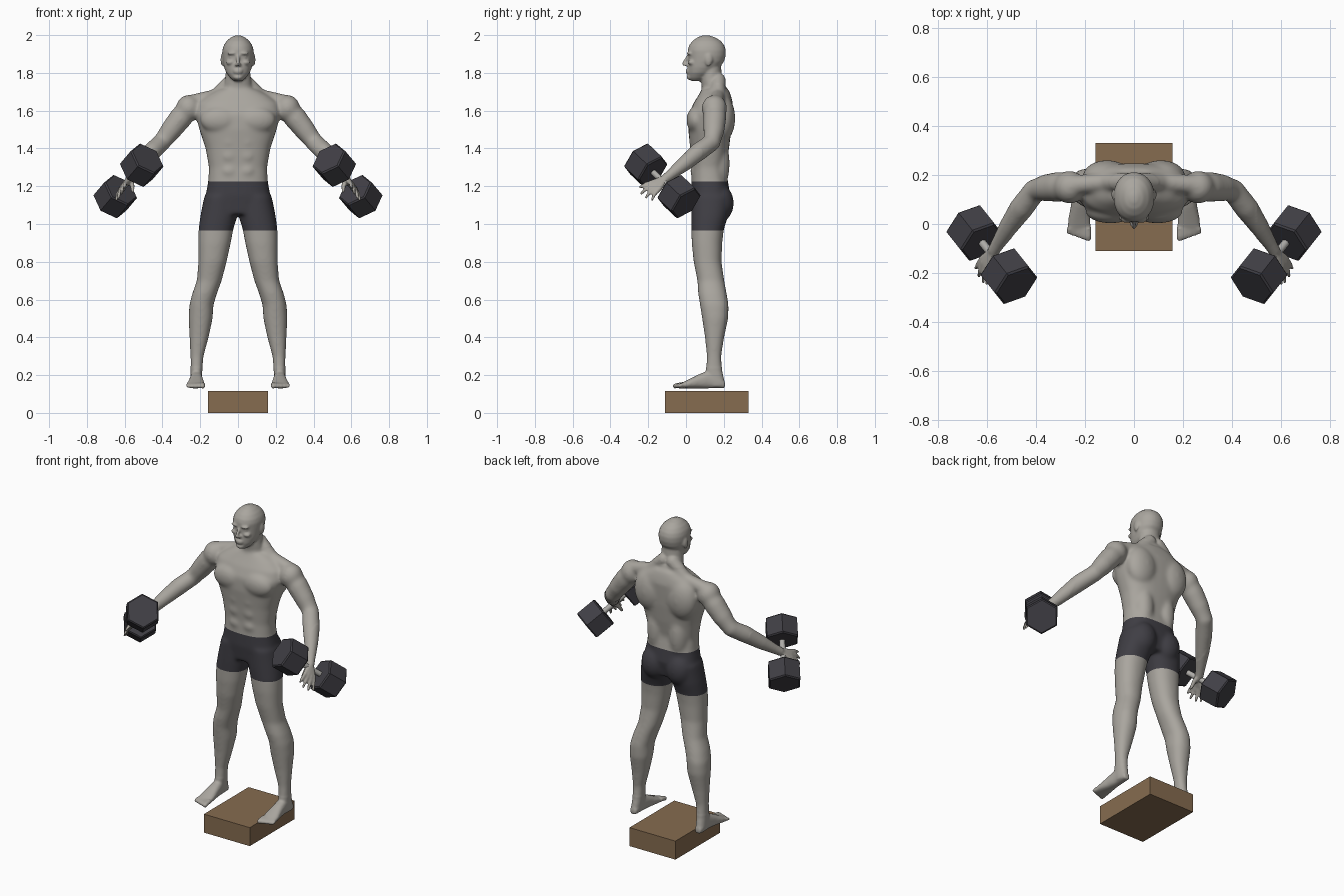
import bpy
import bmesh
import math
from mathutils import Vector, Matrix

cube = bpy.data.objects.get("Cube")
if cube:
    bpy.data.objects.remove(cube, do_unlink=True)


def material(name, colour, roughness=0.7):
    mat = bpy.data.materials.new(name)
    mat.use_nodes = True
    mat.diffuse_color = (*colour, 1)
    shader = mat.node_tree.nodes["Principled BSDF"]
    shader.inputs["Base Color"].default_value = (*colour, 1)
    shader.inputs["Roughness"].default_value = roughness
    return mat


skin = material("skin grey", (0.40, 0.38, 0.345))
fabric = material("shorts charcoal", (0.05, 0.048, 0.058))
rubber = material("weight black", (0.052, 0.05, 0.06))
steel = material("handle steel", (0.42, 0.41, 0.39))
wood = material("wood brown", (0.24, 0.15, 0.08))


def add_object(name, bm, *mats):
    mesh = bpy.data.meshes.new(name)
    bmesh.ops.recalc_face_normals(bm, faces=bm.faces)
    bm.to_mesh(mesh)
    bm.free()
    for mat in mats:
        mesh.materials.append(mat)
    obj = bpy.data.objects.new(name, mesh)
    bpy.context.collection.objects.link(obj)
    return obj


def ring(centre, u, v, power=2.0, sides=32):
    """Superellipse of points around a centre."""
    points = []
    for i in range(sides):
        a = math.tau * i / sides
        c, s = math.cos(a), math.sin(a)
        points.append(centre
                      + u * math.copysign(abs(c) ** (2 / power), c)
                      + v * math.copysign(abs(s) ** (2 / power), s))
    return points


def loft(bm, rings):
    """Closed skin over a row of rings."""
    rows = [[bm.verts.new(p) for p in r] for r in rings]
    n = len(rows[0])
    for a, b in zip(rows, rows[1:]):
        for i in range(n):
            j = (i + 1) % n
            bm.faces.new((a[i], a[j], b[j], b[i]))
    bm.faces.new(rows[0][::-1])
    bm.faces.new(rows[-1])


def stack(bm, rows, power=2.0):
    """Level sections: height, x range, y range."""
    loft(bm, [ring(Vector(((x0 + x1) / 2, (y0 + y1) / 2, z)),
                   Vector(((x1 - x0) / 2, 0, 0)), Vector((0, (y1 - y0) / 2, 0)), power)
              for z, x0, x1, y0, y1 in rows])


def tube(bm, path, sides=20):
    """Round limb through (x, y, z, radius) stations."""
    pts = [Vector(p[:3]) for p in path]
    rings = []
    for i, p in enumerate(path):
        along = pts[min(i + 1, len(pts) - 1)] - pts[max(i - 1, 0)]
        turn = along.to_track_quat('Z', 'Y')
        rings.append(ring(pts[i], turn @ Vector((p[3], 0, 0)),
                          turn @ Vector((0, p[3], 0)), sides=sides))
    loft(bm, rings)
    for i in (0, -1):
        blob(bm, pts[i], [path[i][3]] * 3)


def blob(bm, centre, radii):
    bmesh.ops.create_uvsphere(bm, u_segments=20, v_segments=12, radius=1,
                              matrix=Matrix.Translation(centre) @ Matrix.Diagonal((*radii, 1)))


bm = bmesh.new()

# Left leg
stack(bm, [(.14, .198, .25, .13, .2), (.17, .194, .252, .108, .203),
           (.22, .189, .251, .105, .192), (.3, .182, .252, .11, .187),
           (.4, .155, .257, .1, .202), (.5, .134, .262, .085, .224),
           (.57, .13, .258, .074, .226), (.63, .112, .243, .064, .216),
           (.7, .086, .218, .06, .203), (.8, .06, .21, .04, .188),
           (.9, .038, .21, .03, .192), (.97, .025, .209, .028, .2),
           (1.04, .004, .2, .028, .222), (1.15, .004, .178, .03, .238)], 2.2)

# Left foot, heel to ball, then toes
foot = [(.206, .204, .242, .165), (.18, .196, .25, .195), (.12, .19, .252, .225),
        (.07, .184, .258, .205), (.02, .178, .268, .18), (-.03, .176, .272, .156),
        (-.042, .182, .268, .148)]
loft(bm, [ring(Vector(((a + b) / 2, y, (top + .13) / 2)), Vector(((b - a) / 2, 0, 0)),
               Vector((0, 0, (top - .13) / 2)), 2.4) for y, a, b, top in foot])
for i in range(5):
    x, r = .187 + i * .0195, .0135 - i * .001
    tube(bm, [(x, -.02, .15, r), (x, -.045 + i * .005, .146, r),
              (x, -.058 + i * .006, .142, r)], 12)

# Left arm, shoulder to wrist
tube(bm, [(.25, .155, 1.625, .055), (.305, .152, 1.56, .062), (.36, .147, 1.49, .056),
          (.405, .136, 1.432, .049), (.455, .07, 1.385, .05), (.51, -.01, 1.318, .04),
          (.555, -.08, 1.262, .028), (.572, -.108, 1.24, .025)])
blob(bm, (.262, .15, 1.612), (.067, .068, .072))

# Left hand: fingers fan out from the wrist, with a thumb inside
fingers = [((.588, -.168, 1.224), (.6, -.243, 1.195)), ((.602, -.168, 1.21), (.615, -.236, 1.163)),
           ((.613, -.158, 1.196), (.632, -.212, 1.14)), ((.62, -.142, 1.186), (.644, -.18, 1.13))]
for knuckle, tip in fingers:
    middle = Vector(knuckle).lerp(Vector(tip), 0.55) + Vector((.004, -.003, .004))
    tube(bm, [(.57, -.105, 1.243, .019), (*knuckle, .0135), (*middle, .0105), (*tip, .008)], 12)
tube(bm, [(.57, -.105, 1.24, .018), (.56, -.14, 1.205, .013), (.556, -.165, 1.172, .009)], 12)

# Muscle masses and facial features of the left half
for centre, radii in [
        ((.095, .052, 1.55), (.105, .05, .072)),     # chest
        ((.11, .195, 1.56), (.1, .066, .125)),       # shoulder blade
        ((.075, .17, 1.32), (.06, .062, .15)),       # lower back
        ((.085, .178, 1.11), (.082, .076, .1)),      # buttock
        ((.045, .045, 1.28), (.042, .023, .034)),    # abdomen
        ((.045, .043, 1.36), (.042, .023, .034)),
        ((.045, .04, 1.435), (.042, .023, .034)),
        ((.031, .018, 1.903), (.028, .014, .008)),   # brow
        ((.031, .028, 1.882), (.015, .011, .008)),   # eye
        ((.04, .03, 1.855), (.024, .02, .014)),      # cheek
        ((.01, .004, 1.842), (.008, .013, .008)),    # nostril
        ((.084, .12, 1.87), (.008, .02, .033))]:     # ear
    blob(bm, centre, radii)
tube(bm, [(.03, .17, 1.76, .04), (.12, .17, 1.68, .036), (.26, .158, 1.64, .042)])

# Mirror the left half to the right
copy = bmesh.ops.duplicate(bm, geom=bm.verts[:] + bm.edges[:] + bm.faces[:])
for item in copy["geom"]:
    if isinstance(item, bmesh.types.BMVert):
        item.co.x *= -1

# Torso
trunk = [(1.05, .16, .035, .215), (1.15, .172, .025, .235), (1.225, .158, .028, .222),
         (1.3, .154, .03, .21), (1.4, .172, .022, .228), (1.5, .205, .012, .24),
         (1.58, .225, .014, .245), (1.64, .215, .04, .248), (1.68, .165, .065, .238),
         (1.715, .1, .085, .225)]
stack(bm, [(z, -h, h, a, b) for z, h, a, b in trunk], 2.5)

# Neck
neck = [(1.64, .09, .08, .22), (1.72, .078, .084, .215), (1.77, .067, .078, .19),
        (1.85, .062, .08, .185)]
stack(bm, [(z, -h, h, a, b) for z, h, a, b in neck])

# Head
head = [(1.756, .02, .03, .075), (1.772, .04, .014, .11), (1.8, .062, .01, .145),
        (1.83, .074, .009, .18), (1.86, .08, .012, .201), (1.89, .083, .012, .21),
        (1.92, .083, .009, .211), (1.945, .076, .016, .203), (1.968, .061, .033, .186),
        (1.988, .038, .06, .155), (1.999, .012, .09, .12)]
stack(bm, [(z, -h, h, a, b) for z, h, a, b in head], 2.15)

# Nose, lips and chin
tube(bm, [(0, .014, 1.895, .008), (0, -.004, 1.865, .009), (0, -.011, 1.846, .0105)], 12)
for z in (1.814, 1.803):
    blob(bm, (0, .01, z), (.024, .013, .0065))
blob(bm, (0, .022, 1.777), (.026, .019, .015))

# Fuse everything into one skin
body = add_object("body", bm, skin, fabric)
remesh = body.modifiers.new("fuse", 'REMESH')
remesh.mode = 'VOXEL'
remesh.voxel_size = 0.0065
fused = bpy.data.meshes.new_from_object(
    body.evaluated_get(bpy.context.evaluated_depsgraph_get()))
body.modifiers.clear()

# Soften the flesh, keeping hands, feet and face crisp
bm = bmesh.new()
bm.from_mesh(fused)
flesh = [v for v in bm.verts if .24 < v.co.z < 1.745 and abs(v.co.x) < .5]
for verts, passes in ((bm.verts[:], 2), (flesh, 16)):
    for _ in range(passes):
        bmesh.ops.smooth_vert(bm, verts=verts, factor=0.5, use_axis_x=True,
                              use_axis_y=True, use_axis_z=True)

# Cut the hem and waistband, then colour the shorts between them
HEM, WAIST = 0.966, 1.226
for z in (HEM, WAIST):
    bmesh.ops.bisect_plane(bm, geom=bm.verts[:] + bm.edges[:] + bm.faces[:],
                           plane_co=(0, 0, z), plane_no=(0, 0, 1))
for f in bm.faces:
    c = f.calc_center_median()
    f.material_index = int(HEM < c.z < WAIST and abs(c.x) < .3)
    f.smooth = True
bm.to_mesh(body.data)
bm.free()
bpy.data.meshes.remove(fused)

# Dumbbells: two six-sided heads on a handle
for side, word in ((1, "left"), (-1, "right")):
    a = Vector((.51 * side, -.213, 1.311))
    b = Vector((.65 * side, -.037, 1.145))
    axis = (b - a).normalized()
    turn = axis.to_track_quat('Z', 'Y')
    across, up = turn @ Vector((1, 0, 0)), turn @ Vector((0, 1, 0))
    for centre, part in ((a, "front"), (b, "rear")):
        bm = bmesh.new()
        loft(bm, [ring(centre + axis * d, up * r, across * r, sides=6)
                  for d, r in ((-.063, .093), (-.056, .101), (.056, .101), (.063, .093))])
        add_object(f"{word}_dumbbell_{part}_head", bm, rubber)
    bm = bmesh.new()
    loft(bm, [ring(p, up * .016, across * .016, sides=24) for p in (a, b)])
    handle = add_object(f"{word}_dumbbell_handle", bm, steel)
    for f in handle.data.polygons:
        f.use_smooth = len(f.vertices) == 4

# Wooden step
bm = bmesh.new()
bmesh.ops.create_cube(bm, size=1, matrix=Matrix.Translation((0, .11, .0575))
                      @ Matrix.Diagonal((.316, .44, .115, 1)))
add_object("step_box", bm, wood)
